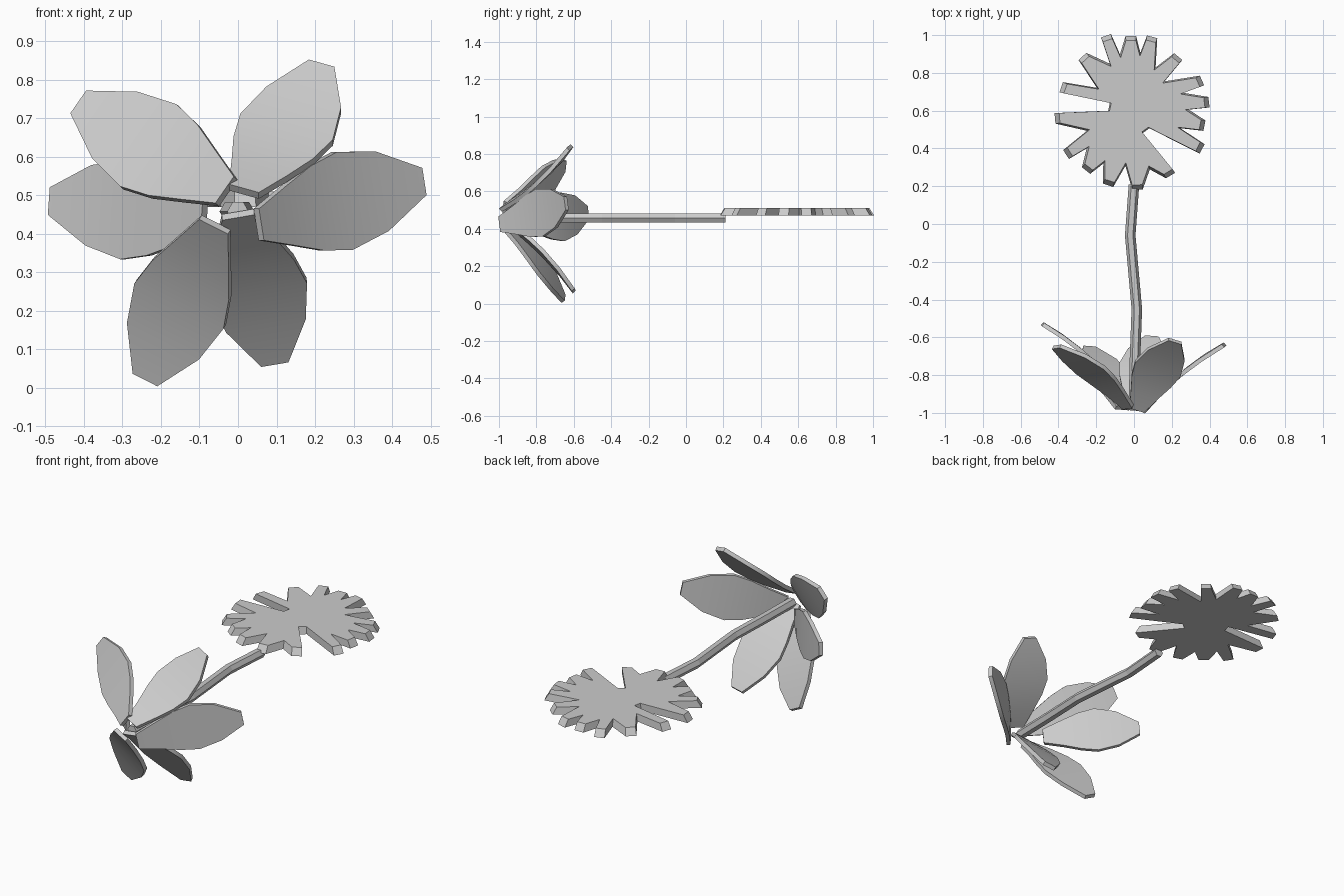
import bpy, bmesh
from math import radians, sin, cos, pi
from mathutils import Vector

cube = bpy.data.objects.get("Cube")
if cube:
    bpy.data.objects.remove(cube, do_unlink=True)

grey = bpy.data.materials.new("plain_grey")
grey.use_nodes = True
grey.diffuse_color = (0.6, 0.6, 0.6, 1)
grey.node_tree.nodes["Principled BSDF"].inputs["Base Color"].default_value = grey.diffuse_color


def finish(bm, name):
    """Turn a bmesh into a named object with the grey material."""
    bmesh.ops.recalc_face_normals(bm, faces=bm.faces[:])
    mesh = bpy.data.meshes.new(name)
    bm.to_mesh(mesh)
    bm.free()
    mesh.materials.append(grey)
    obj = bpy.data.objects.new(name, mesh)
    bpy.context.collection.objects.link(obj)
    return obj


def loft(bm, rings):
    """Bridge closed rings of points and cap both ends."""
    loops = [[bm.verts.new(p) for p in ring] for ring in rings]
    for a, b in zip(loops, loops[1:]):
        for i in range(len(a)):
            j = (i + 1) % len(a)
            bm.faces.new((a[i], a[j], b[j], b[i]))
    bm.faces.new(loops[0][::-1])
    bm.faces.new(loops[-1])


# Petals: position along the length, half width
OUTLINE = [(0, .042), (.2, .078), (.38, .112), (.55, .13), (.77, .105), (1, .036)]
THICKNESS = .022
BEND = .025


def petal(name, base, tip, facing):
    base, tip = Vector(base), Vector(tip)
    along = (tip - base).normalized()
    angle = radians(facing)
    side = Vector((-sin(angle), 0, cos(angle)))
    side = (side - along * side.dot(along)).normalized()
    inward = side.cross(along)
    if inward.y < 0:
        inward.negate()
    rings = []
    for s, w in OUTLINE:
        mid = base.lerp(tip, s) + inward * BEND * 4 * s * (1 - s)
        half = inward * THICKNESS / 2
        rings.append([mid + side * w + half, mid - side * w + half,
                      mid - side * w - half, mid + side * w - half])
    bm = bmesh.new()
    loft(bm, rings)
    obj = finish(bm, name)
    bpy.ops.object.select_all(action='DESELECT')
    obj.select_set(True)
    bpy.context.view_layer.objects.active = obj
    bpy.ops.object.shade_smooth_by_angle(angle=radians(30))


petal("petal_upper_left", (.015, -.98, .51), (.217, -.62, .835), 90)
petal("petal_upper_right", (-.03, -.97, .51), (-.41, -.65, .738), 138)
petal("petal_right", (-.088, -.87, .437), (-.484, -.53, .485), 180)
petal("petal_lower_right", (-.06, -.975, .424), (-.238, -.655, .026), 238)
petal("petal_lower_left", (0, -.98, .45), (.095, -.6, .068), -85)
petal("petal_left", (.054, -.99, .424), (.477, -.64, .536), 0)

# Stem: six-sided tube along a gently swaying path
SWAY = [(0, -.96), (.005, -.72), (.015, -.45), (-.02, -.06), (0, .21)]
RADIUS = .028
bm = bmesh.new()
loft(bm, [[(x + RADIUS * cos(k * pi / 3), y, .458 + RADIUS * sin(k * pi / 3))
           for k in range(6)] for x, y in SWAY])
finish(bm, "stem")

# Toothed leaf: tooth angle, tooth radius, following notch angle, notch radius
TEETH = [
    (109, .425, 102, .31), (91, .4, 82, .315), (75, .41, 62, .265), (50, .38, 43, .235),
    (24, .405, 20, .29), (7, .41, 2, .3), (-11, .39, -19, .27), (-28, .42, -54, .125),
    (-59, .395, -73, .32), (-86, .414, -97, .29), (-108, .41, -119, .315),
    (-128, .396, -141, .31), (-147, .417, -157, .26), (-175, .41, -192, .125),
    (-199, .397, -214, .225), (-228, .393, -245, .28)]
CENTRE = Vector((-.01, .595, 0))


def polar(angle, radius, offset):
    a = radians(angle)
    return Vector((cos(a), sin(a), 0)) * radius + Vector((-sin(a), cos(a), 0)) * offset


outline = []
for tooth, reach, notch, depth in TEETH:
    outline += [polar(tooth, reach, .028), polar(tooth, reach, -.028)]
    if depth < .2:
        outline += [polar(notch, depth, .022), polar(notch, depth, -.022)]
    else:
        outline.append(polar(notch, depth, 0))

bm = bmesh.new()
loft(bm, [[CENTRE + p * scale + Vector((0, 0, z)) for p in outline]
          for z, scale in ((.47, 1), (.51, .94))])
finish(bm, "toothed_leaf")
